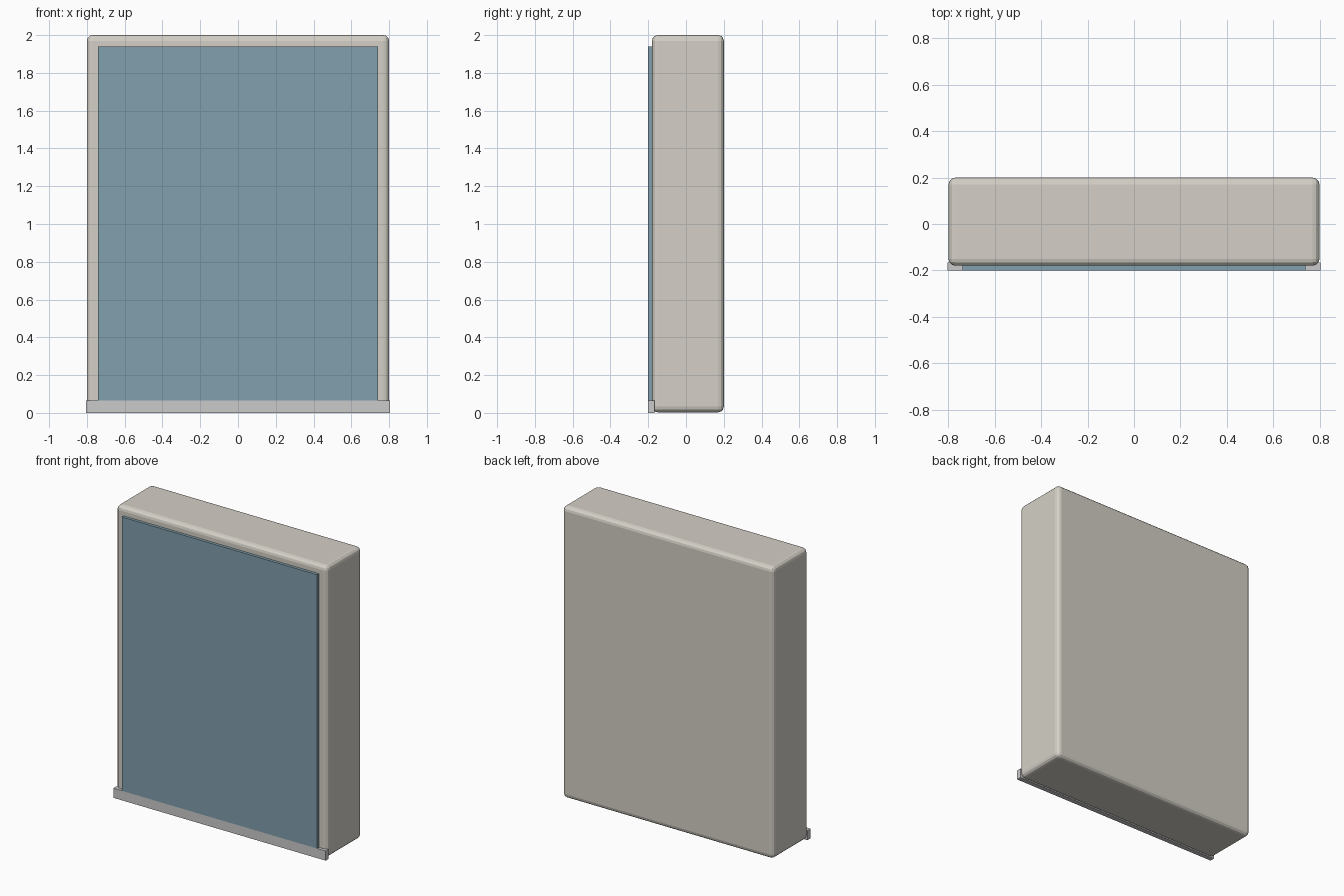
import bpy

if "Cube" in bpy.data.objects:
    bpy.data.objects.remove(bpy.data.objects["Cube"])


def box(name, lo, hi, color=None, bevel=0.0, segments=3):
    """Axis-aligned box between two corners, with optional rounded edges."""
    center = [(a + b) / 2 for a, b in zip(lo, hi)]
    size = [b - a for a, b in zip(lo, hi)]
    bpy.ops.mesh.primitive_cube_add(size=1, location=center)
    ob = bpy.context.object
    ob.name = name
    ob.scale = size
    bpy.ops.object.transform_apply(location=False, rotation=False, scale=True)
    if bevel:
        mod = ob.modifiers.new("rounded_edges", 'BEVEL')
        mod.width = bevel
        mod.segments = segments
        mod.limit_method = 'NONE'
    if color:
        mat = bpy.data.materials.new(name + "_material")
        mat.diffuse_color = color
        mat.use_nodes = True
        mat.node_tree.nodes["Principled BSDF"].inputs["Base Color"].default_value = mat.diffuse_color
        ob.data.materials.append(mat)
    return ob


# Rounded cabinet body
box("cabinet_body", (-0.8, -0.18, 0.003), (0.8, 0.2, 2.0),
    color=(0.66, 0.63, 0.57, 1), bevel=0.03)

# Flat blue front panel
box("front_panel", (-0.74, -0.2, 0.065), (0.74, -0.175, 1.94),
    color=(0.22, 0.35, 0.42, 1))

# Grey strip along the front bottom edge
box("bottom_strip", (-0.804, -0.2, 0.0), (0.804, -0.167, 0.066))
